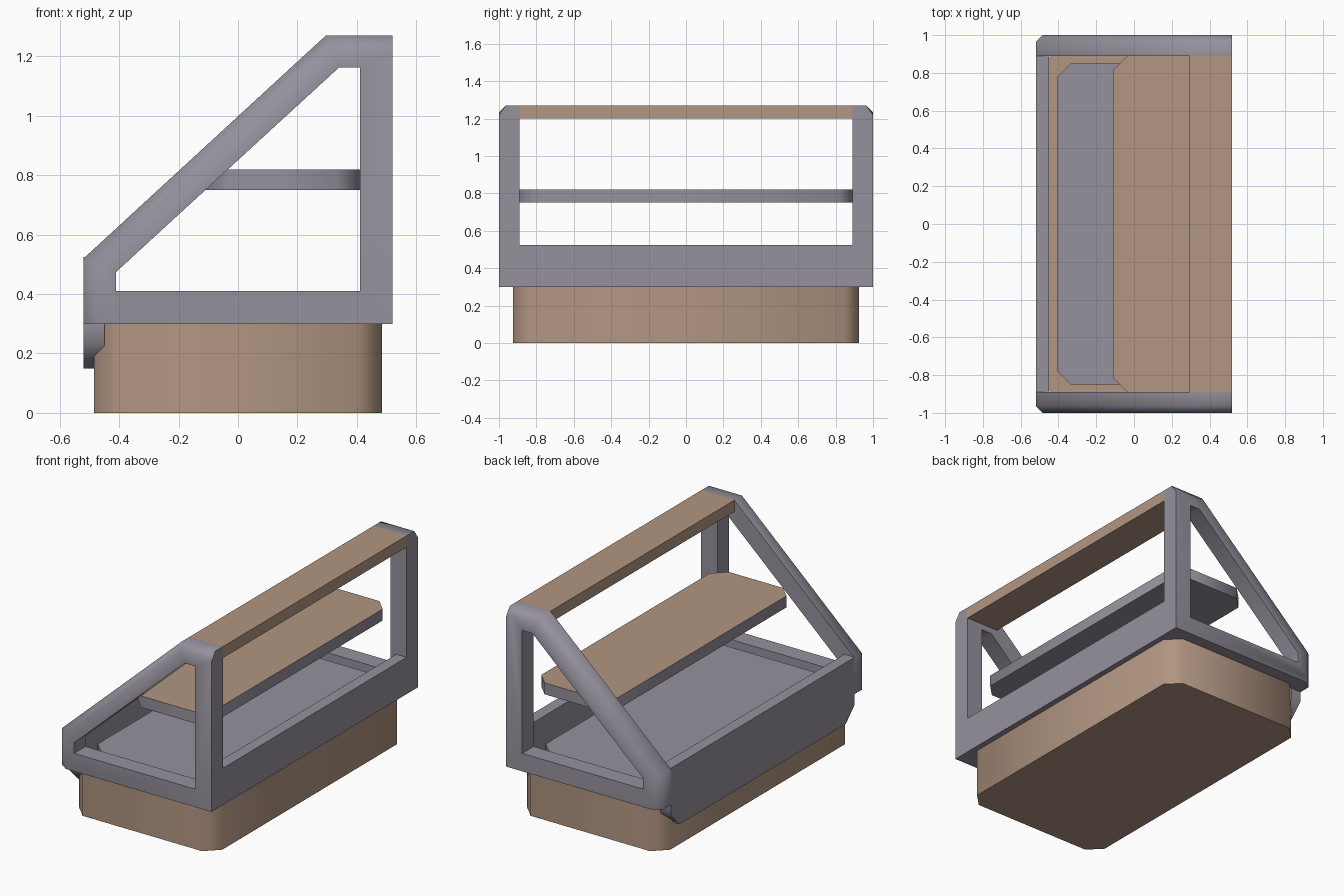
import bpy, bmesh, math
from mathutils import Vector

cube = bpy.data.objects.get("Cube")
if cube:
    bpy.data.objects.remove(cube, do_unlink=True)


def make_material(name, rgb):
    mat = bpy.data.materials.new(name)
    mat.use_nodes = True
    mat.diffuse_color = (*rgb, 1)
    mat.node_tree.nodes["Principled BSDF"].inputs["Base Color"].default_value = (*rgb, 1)
    return mat


wood = make_material("tan_wood", (0.445, 0.305, 0.223))
grey = make_material("mauve_grey", (0.305, 0.285, 0.34))


def finish(name, bm, *mats):
    bmesh.ops.recalc_face_normals(bm, faces=bm.faces)
    mesh = bpy.data.meshes.new(name)
    bm.to_mesh(mesh)
    bm.free()
    for mat in mats:
        mesh.materials.append(mat)
    obj = bpy.data.objects.new(name, mesh)
    bpy.context.collection.objects.link(obj)
    bpy.ops.object.select_all(action="DESELECT")
    obj.select_set(True)
    bpy.context.view_layer.objects.active = obj
    bpy.ops.object.shade_smooth_by_angle(angle=math.radians(50))
    return obj


def box(name, lo, hi, *mats, chamfer=0, pick=None):
    """Box between two corners; edges accepted by pick(middle, direction) are chamfered."""
    lo, hi = Vector(lo), Vector(hi)
    bm = bmesh.new()
    bmesh.ops.create_cube(bm, size=1)
    for v in bm.verts:
        v.co = (lo + hi) / 2 + v.co * (hi - lo)
    if chamfer:
        edges = []
        for e in bm.edges:
            a, b = (v.co for v in e.verts)
            if pick((a + b) / 2, (b - a).normalized()):
                edges.append(e)
        bmesh.ops.bevel(bm, geom=edges, offset=chamfer, segments=1, affect="EDGES")
    return finish(name, bm, *mats)


def upright(mid, d):
    return abs(d.z) > 0.9


# Base box with chamfered upright corners, and the raised bed inside the frame
box("base", (-0.485, -0.925, 0), (0.485, 0.925, 0.3), wood, chamfer=0.08, pick=upright)
box("bed", (-0.405, -0.85, 0.25), (0.405, 0.85, 0.385), grey, chamfer=0.07, pick=upright)

# Long rails joining the two side frames
for name, x in (("front_rail", -0.52), ("back_rail", 0.45)):
    box(name, (x, -0.89, 0.3), (x + 0.07, 0.89, 0.525), grey)

# Hanging lip with chamfered lower ends
box("lip", (-0.52, -0.89, 0.15), (-0.45, 0.89, 0.3), grey, chamfer=0.085,
    pick=lambda mid, d: abs(d.x) > 0.9 and mid.z < 0.2)

# Top board
box("top_board", (0.295, -0.89, 1.2), (0.52, 0.89, 1.27), wood)

# Shelf with a wooden upper face
shelf = box("shelf", (-0.11, -0.89, 0.75), (0.41, 0.89, 0.82), grey, wood,
            chamfer=0.075, pick=upright)
for face in shelf.data.polygons:
    face.material_index = int(face.normal.z > 0.9)

# Sloped side frames, open in the middle
OUTER = [(-0.52, 0.3), (0.52, 0.3), (0.52, 1.27), (0.295, 1.27), (-0.52, 0.52)]
INNER = [(-0.41, 0.41), (0.41, 0.41), (0.41, 1.163), (0.34, 1.163), (-0.41, 0.475)]


def side_frame(name, side):
    bm = bmesh.new()
    rings = [[[bm.verts.new((x, side * y, z)) for x, z in loop] for loop in (OUTER, INNER)]
             for y in (0.89, 1)]
    (near_out, near_in), (far_out, far_in) = rings
    count = len(OUTER)
    for a, b in ((near_out, near_in), (far_out, far_in), (near_out, far_out), (near_in, far_in)):
        for i in range(count):
            j = (i + 1) % count
            bm.faces.new((a[i], a[j], b[j], b[i]))
    bmesh.ops.recalc_face_normals(bm, faces=bm.faces)
    # Soften the outside edge along the top, slope and front
    edges = [bm.edges.get((far_out[i], far_out[(i + 1) % count])) for i in (2, 3, 4)]
    bmesh.ops.bevel(bm, geom=edges, offset=0.037, segments=1, affect="EDGES")
    finish(name, bm, grey)


side_frame("right_side_frame", -1)
side_frame("left_side_frame", 1)
